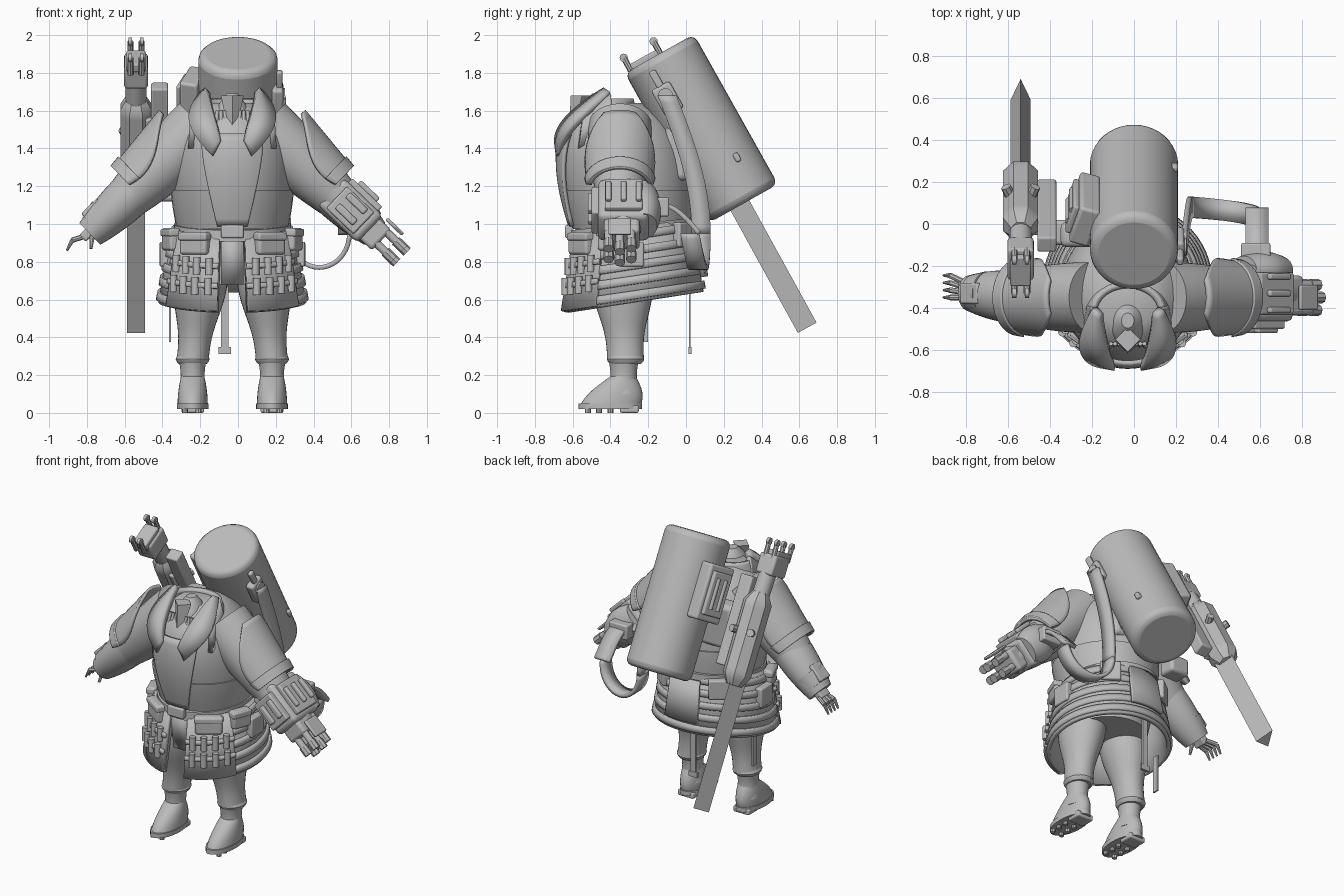
import bpy, bmesh, math
from math import sin, cos, pi
from mathutils import Matrix, Vector

if "Cube" in bpy.data.objects:
    bpy.data.objects.remove(bpy.data.objects["Cube"])

colour = (.5, .5, .5, 1)
grey = bpy.data.materials.new("plain grey")
grey.use_nodes = True
grey.diffuse_color = colour
grey.node_tree.nodes["Principled BSDF"].inputs["Base Color"].default_value = colour
made = []


def finish(name, bm, place, thick=0, bevel=0):
    bmesh.ops.transform(bm, matrix=place, verts=bm.verts)
    bmesh.ops.recalc_face_normals(bm, faces=bm.faces)
    mesh = bpy.data.meshes.new(name)
    bm.to_mesh(mesh)
    bm.free()
    mesh.materials.append(grey)
    part = bpy.data.objects.new(name, mesh)
    bpy.context.scene.collection.objects.link(part)
    if thick:
        shell = part.modifiers.new("thickness", "SOLIDIFY")
        shell.thickness, shell.offset = thick, 0
    if bevel:
        edges = part.modifiers.new("edges", "BEVEL")
        edges.width, edges.segments = bevel, 3
    made.append(part)


def value(rule, t):
    return rule(t) if callable(rule) else rule


def limb(name, place, start, end, radius, depth=1, half=None, mid=0, span=(0, 1),
         tilt=0, thick=0, sides=32, steps=12):
    """Elliptical rings from start to end; radius, depth and half angle may be rules.
    A half angle makes an open shell centred on the angle mid."""
    bm, rows = bmesh.new(), []
    for k in range(steps + 1):
        t = span[0] + (span[1] - span[0]) * k / steps
        c, r, row = Vector(start).lerp(Vector(end), t), value(radius, t), []
        for i in range(sides + bool(half)):
            sweep = value(half, t) if half else pi
            a = mid + sweep * (2 * i / sides - 1)
            y = -r * value(depth, t) * cos(a)
            row.append(bm.verts.new(c + Vector((r * sin(a), y, tilt * y))))
        rows.append(row)
    for low, high in zip(rows, rows[1:]):
        for i in range(sides):
            j = (i + 1) % len(low)
            bm.faces.new((low[i], low[j], high[j], high[i]))
    if not half:
        bm.faces.new(rows[0])
        bm.faces.new(rows[-1])
    finish(name, bm, place, thick)


def box(name, place, centre, size, bevel=.01):
    bm = bmesh.new()
    bmesh.ops.create_cube(bm, size=1)
    finish(name, bm, place @ Matrix.Translation(centre) @ Matrix.Diagonal((*size, 1)), 0, bevel)


def rod(name, place, start, end, radius, tip=None, sides=12, bevel=0):
    start, end = Vector(start), Vector(end)
    bm = bmesh.new()
    bmesh.ops.create_cone(bm, cap_ends=True, segments=sides, radius1=radius,
                          radius2=radius if tip is None else tip, depth=(end - start).length)
    turn = (end - start).to_track_quat('Z', 'Y').to_matrix().to_4x4()
    finish(name, bm, place @ Matrix.Translation((start + end) / 2) @ turn, 0, bevel)


def strip(name, place, left, right, thick, steps=20):
    bm = bmesh.new()
    a, b = [[bm.verts.new(edge(k / steps)) for k in range(steps + 1)] for edge in (left, right)]
    for i in range(steps):
        bm.faces.new((a[i], a[i + 1], b[i + 1], b[i]))
    finish(name, bm, place, thick)


def frame(origin, along, x=None):
    z = Vector(along).normalized()
    x = Vector(x) if x else Vector((0, 1, 0)).cross(z)
    return Matrix.Translation(origin) @ Matrix((x, z.cross(x), z)).transposed().to_4x4()


WORLD, ACROSS = Matrix(), (1, 0, 0)
BODY = Matrix.Translation((-.03, 0, 0))
SIDES = {"left": BODY, "right": BODY @ Matrix.Scale(-1, 4, ACROSS)}

# torso with waist and chest armour following the same shape
def torso(t):
    return .27 - .14 * t ** 8 + .05 * sin(pi * t)


def trunk(name, grow=0, **options):
    limb(name, BODY, (0, -.28, .9), (0, -.36, 1.64), lambda t: torso(t) + grow, 1.05, **options)


trunk("torso", sides=40, steps=20)
trunk("waist_plate", .01, span=(.1, .38), sides=40)
trunk("chest_plate", .02, span=(.12, .78), half=lambda t: .2 + .45 * t, thick=.02)
rod("chest_badge", BODY, (-.09, -.6, 1.3), (-.09, -.67, 1.3), .03)
limb("belt", BODY, (0, -.28, .94), (0, -.28, 1), .31, 1.07, tilt=.1, sides=40, steps=1)
box("buckle", BODY, (0, -.62, .96), (.12, .04, .07))

# head: hood, beaked mask and hoses inside a ribbed neck ring
for k in range(4):
    z = 1.4 + .05 * k
    limb("neck_ring", BODY, (0, -.47, z), (0, -.47, z + .04),
         lambda t: .15 - .02 * k + .01 * sin(pi * t), tilt=.2, steps=4)
limb("head", BODY, (0, -.49, 1.46), (0, -.46, 1.69), lambda t: .03 + .06 * sin(pi * t), 1.2)
limb("beak", BODY, (0, -.6, 1.48), (0, -.55, 1.68), lambda t: .02 + .04 * t, sides=4, steps=3)
for side, place in SIDES.items():
    for k in range(3):
        rod(side + "_mask_hose", place, (.04 + .02 * k, -.57, 1.6), (.03 + .03 * k, -.6, 1.47), .01)
    # tall collar wing curling to the front
    strip(side + "_collar_wing", place,
          lambda t: (.1 + .125 * sin(pi * (.15 + .85 * t)), -.4 - .27 * sin(pi * t / 2), 1.69 - .33 * t),
          lambda t: (.13 - .07 * t, -.43 - .25 * sin(pi * t / 2), 1.71 - .27 * t), .04)
    strip(side + "_collar_side", place, lambda t: (.16 + .05 * t, -.4 - .15 * t, 1.69 - .14 * t),
          lambda t: (.2 + .02 * t, -.38 - .19 * t, 1.5 - .1 * t), .03)
limb("collar_back", BODY, (0, -.42, 1.4), (0, -.42, 1.66), lambda t: .24 - .08 * t, .8,
     half=lambda t: 1.9 - .5 * t, mid=pi, thick=.03)

# legs and studded boots
for side, place in SIDES.items():
    limb(side + "_leg", place, (.16, -.34, .74), (.21, -.32, .28),
         lambda t: .14 - .055 * t + .01 * sin(2 * pi * t), 1.15)
    limb(side + "_knee_cuff", place, (.21, -.32, .26), (.21, -.32, .31),
         lambda t: .075 + .015 * sin(pi * t), 1.1, steps=4)
    limb(side + "_boot_shaft", place, (.21, -.33, .1), (.21, -.33, .29),
         lambda t: .075 - .012 * sin(pi * t), 1.1)
    limb(side + "_foot", place, (.21, -.4, .04), (.21, -.33, .2), lambda t: .08 - .02 * t ** 2,
         lambda t: 2 - t ** 2)
    limb(side + "_sole", place, (.21, -.4, .02), (.21, -.4, .05), .084, 2, steps=1)
    box(side + "_heel", place, (.21, -.3, .02), (.12, .1, .04))
    for x in (.18, .25):
        for k in range(3):
            y = -.52 + .06 * k
            rod(side + "_stud", place, (x, y, 0), (x, y, .03), .016, sides=8)

# armoured skirt: open-fronted shell with overlapping bands and a tail plate
def skirt(t):
    return .39 - .07 * t


def band(name, place, low, high, grow, mid, half, thick=.025):
    limb(name, place, (0, -.28, .585), (0, -.28, .98), lambda t: skirt(t) + grow, .95, half=half,
         mid=mid, span=(low, high), tilt=.15, thick=thick, sides=40, steps=2)


def on_skirt(place, a, t):
    y = -.95 * skirt(t) * cos(a)
    spot = Matrix.Translation((skirt(t) * sin(a), y - .28, .585 + .4 * t + .15 * y))
    return place @ spot @ Matrix.Rotation(a, 4, 'Z')


band("skirt", BODY, 0, 1, -.01, pi, pi - .2)
for k in range(5):
    band("skirt_band", BODY, .04 + .2 * k, .15 + .2 * k, .005, pi, pi - 1)
band("tail_plate", BODY, .2, .9, .03, pi, .3)
limb("hips", BODY, (0, -.28, .68), (0, -.28, .92), lambda t: .24 + .05 * t)
strip("loin_cloth", BODY, lambda t: (-.06, -.56 - .03 * t, .68 + .27 * t),
      lambda t: (.06, -.56 - .03 * t, .68 + .27 * t), .02, 1)

# aprons, pouches and bandoliers
for side, place in SIDES.items():
    band(side + "_apron", place, .02, 1.02, .01, .62, .42)
    for a, width in ((.6, .17), (1.2, .13)):
        box(side + "_pouch", on_skirt(place, a, .88), (0, -.02, 0), (width, .06, .12), .015)
        box(side + "_pouch_flap", on_skirt(place, a, .94), (0, -.03, .01), (width + .01, .06, .04))
    for t in (.32, .58):
        band(side + "_bandolier", place, t, t + .07, .025, .62, .42)
        for k in range(4):
            rod(side + "_cartridge", on_skirt(place, .33 + .19 * k, t),
                (0, -.03, -.04), (0, -.03, .05), .02)
    for a, t in ((1.55, .64), (2.5, .8)):
        box(side + "_pocket", on_skirt(place, a, t), (0, -.015, 0), (.13, .05, .13))

# hanging straps with buckles
box("back_strap", WORLD, (-.07, .02, .5), (.04, .01, .34), 0)
box("back_strap_buckle", WORLD, (-.07, .02, .33), (.065, .016, .035), 0)
box("side_strap", WORLD, (-.36, -.22, .5), (.01, .04, .25), 0)

# arms and shoulder shells, built along the arm
ARM = frame((.22, -.35, 1.46), (.72, 0, -.69))
for side, place in SIDES.items():
    arm = place @ ARM
    limb(side + "_upper_arm", arm, (0, 0, -.08), (0, 0, .46), lambda t: .17 - .05 * t ** 2)
    limb(side + "_forearm", arm, (0, 0, .42), (0, .02, .74), lambda t: .12 - .04 * t ** 2, 1.06)
    for name, low, grow in (("_shoulder_shell", 0, 0), ("_shoulder_rim", .84, .01)):
        limb(side + name, arm, (0, 0, .02), (0, 0, .41), lambda t: .21 - .045 * t + grow,
             half=lambda t: .4 + sin(2 * t), mid=-pi / 2, span=(low, 1), thick=.02, sides=20)

# bare hand on the right
hand = SIDES["right"] @ ARM @ Matrix.Translation((-.01, 0, -.02))
limb("cuff", hand, (0, .02, .63), (0, .02, .72), lambda t: .105 - .015 * t, steps=1)
box("cuff_plate", hand, (-.08, .02, .66), (.04, .1, .12))
box("palm", hand, (0, .03, .76), (.05, .09, .09))
for k in range(4):
    y = .025 * k
    rod("finger", hand, (0, y, .79), (-.03, y * 1.4, .85), .014, sides=8)
    rod("fingertip", hand, (-.03, y * 1.4, .85), (-.01, y * 1.4, .91), .012, .006, sides=8)
rod("thumb", hand, (.02, 0, .75), (.07, -.04, .81), .016, .008, sides=8)

# weapon gauntlet on the left
glove = SIDES["left"] @ ARM @ Matrix.Translation((-.01, 0, -.03))
box("gauntlet_core", glove, (.01, .02, .59), (.2, .27, .29), .03)
box("gauntlet_face", glove, (.01, -.12, .59), (.16, .06, .2))
for x in (-.04, .04):
    box("gauntlet_slot", glove, (x, -.155, .59), (.04, .03, .13))
    for y in (-.06, 0, .06):
        reach = .96 - abs(y) * .4
        rod("nozzle", glove, (x, y, .76), (x, y, reach), .022)
        rod("nozzle_tip", glove, (x, y, reach - .06), (x, y, reach), .028, sides=8)
box("gauntlet_outer_plate", glove, (-.1, .02, .59), (.04, .2, .22))
for k in range(3):
    box("gauntlet_rib", glove, (-.13, .08 * k - .06, .59), (.03, .03, .14))
limb("gauntlet_drum", glove, (0, .13, .48), (0, .13, .72), lambda t: .09 + .03 * sin(pi * t), .75)
box("gauntlet_collar", glove, (.01, .01, .77), (.15, .19, .1), .02)
box("gauntlet_guard", glove, (-.09, 0, .82), (.02, .12, .12))

# tilted back tank with fittings
tank = frame((0, .304, 1.108), (0, -.489, .872), ACROSS)
rod("tank", tank, (0, 0, 0), (0, 0, .91), .21, sides=40, bevel=.04)
box("tank_handle", tank, (.19, .09, .23), (.04, .03, .05))
box("tank_valve", tank, (.21, -.08, .68), (.06, .11, .16), .015)
rod("tank_valve_knob", tank, (.2, -.08, .7), (.25, -.08, .7), .04)
box("tank_valve_fork", tank, (.22, -.08, .8), (.03, .04, .1))
regulator = tank @ Matrix.Rotation(-.3, 4, 'Z')
box("regulator", regulator, (-.24, -.02, .57), (.1, .2, .36), .015)
box("regulator_frame", regulator, (-.3, -.02, .57), (.03, .15, .28))
for y in (-.05, .01):
    rod("regulator_tube", regulator, (-.31, y, .47), (-.31, y, .67), .016)
box("back_frame", WORLD, (-.1, -.05, 1.38), (.5, .12, .3), .03)
box("back_frame_foot", WORLD, (-.36, -.04, 1.18), (.14, .12, .12), .02)

# flat feed belt: a drop from the tank, a loop, and a lead into the gauntlet
def drop(t):
    return Vector((.24 + .03 * t, .18 * sin(pi * t / 2) - .15, 1.68 - .73 * t))


def loop(t):
    return Vector((.43 - .16 * cos(pi * t), .03 - .06 * t ** 2, .95 - .18 * sin(pi * t)))


for name, path in (("feed_belt_drop", drop), ("feed_belt_loop", loop)):
    strip(name, WORLD, path, lambda t: path(t) + Vector((0, .1, 0)), .025)
strip("feed_belt_lead", WORLD, lambda t: (.53, .07 - .2 * t, .95 + .15 * sin(pi * t / 2)),
      lambda t: (.64, .07 - .2 * t, .95 + .15 * sin(pi * t / 2)), .025)
box("feed_socket", WORLD, (.58, -.14, 1.09), (.14, .1, .1))

# long cannon beside the tank
cannon = frame((-.54, .64, .45), (0, -.482, .876), ACROSS)
limb("cannon_barrel", cannon, (0, -.017, 0), (0, -.017, .95), .055, 1.37, sides=3, steps=1)
limb("cannon_body", cannon, (0, 0, .8), (0, 0, 1.4),
     lambda t: .05 + .04 * min(1, 3 * sin(pi * t)), 1.05, mid=pi / 8, sides=8, steps=18)
rod("cannon_neck", cannon, (0, -.01, 1.36), (0, -.02, 1.54), .055)
for x in (-.05, .05):
    rod("cannon_bolt", cannon, (x, .05, 1.14), (x * 1.4, .1, 1.14), .025, sides=8)
box("cannon_head", cannon, (0, -.05, 1.58), (.125, .17, .13), .015)
box("cannon_head_cap", cannon, (0, -.07, 1.65), (.1, .16, .05))
for x in (-.03, .03):
    for y in (-.16, .02):
        rod("prong", cannon, (x, y, 1.62), (x, y, 1.72), .016, sides=8)
        rod("prong_eye", cannon, (x - .01, y, 1.72), (x + .01, y, 1.72), .022)
box("cannon_bracket", cannon, (.125, -.03, 1.19), (.09, .08, .58))
box("cannon_rail", cannon, (.07, -.05, 1.1), (.04, .06, .4))

# smooth shading with sharp edges kept
for part in made:
    part.select_set(True)
bpy.context.view_layer.objects.active = made[0]
bpy.ops.object.shade_smooth_by_angle(angle=math.radians(35))
